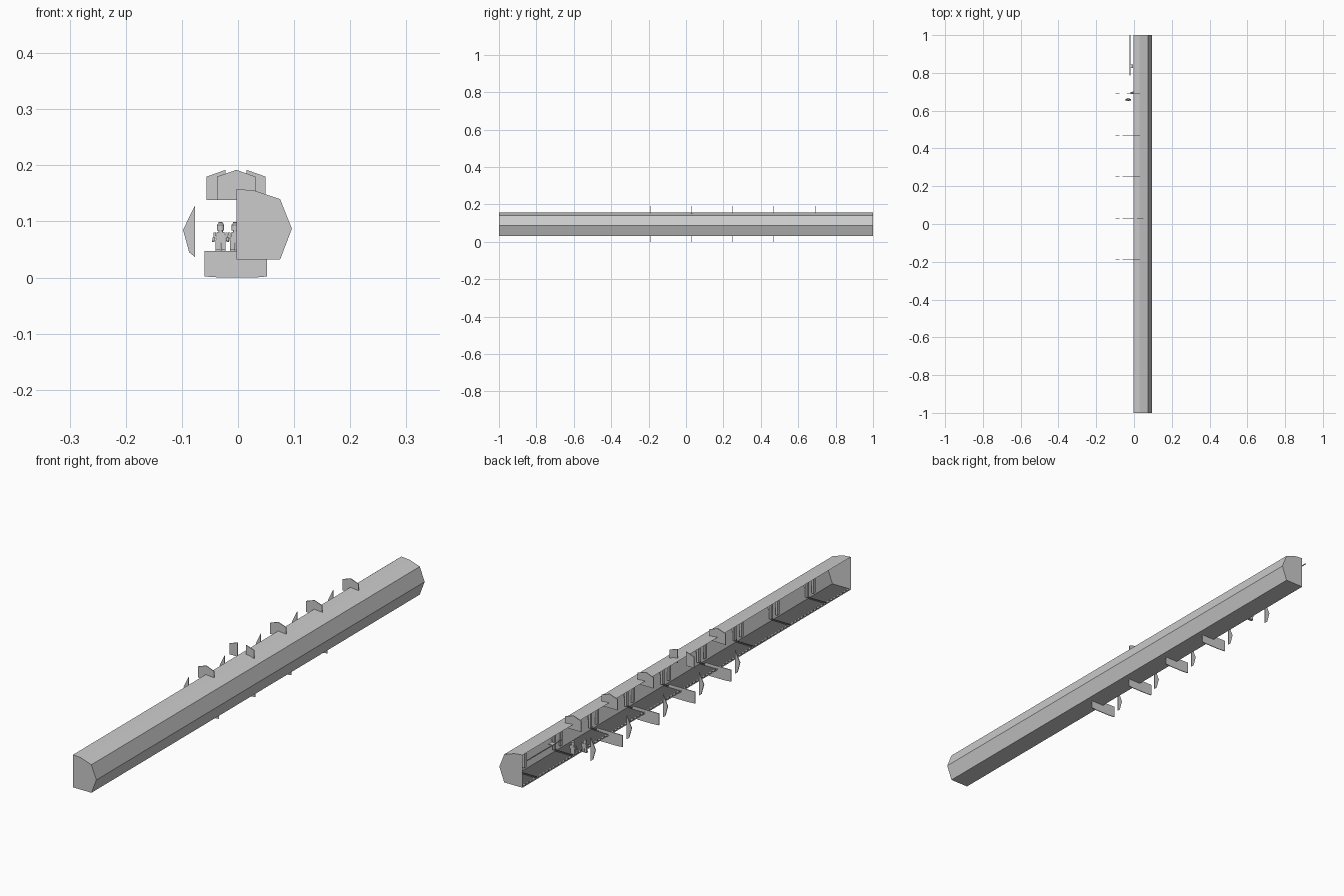
import bpy, bmesh, math
from mathutils import Vector

cube = bpy.data.objects.get("Cube")
if cube:
    bpy.data.objects.remove(cube, do_unlink=True)


def make_material(name, level):
    mat = bpy.data.materials.new(name)
    mat.use_nodes = True
    mat.diffuse_color = (level, level, level, 1)
    mat.node_tree.nodes["Principled BSDF"].inputs["Base Color"].default_value = (level, level, level, 1)
    return mat


grey = make_material("plain grey", 0.6)
dark = make_material("dark grey", 0.11)

PITCH = 0.22
STATIONS = [-0.19 + PITCH * i for i in range(5)]
BAYS = [-0.85 + PITCH * i for i in range(9)]


def finish(bm, name, mat=grey):
    mesh = bpy.data.meshes.new(name)
    bm.to_mesh(mesh)
    bm.free()
    mesh.materials.append(mat)
    obj = bpy.data.objects.new(name, mesh)
    bpy.context.collection.objects.link(obj)
    return obj


def plate(name, outline, y, thick=0.003, mat=grey):
    """Extrude an x-z outline into a thin plate centred on y."""
    bm = bmesh.new()
    face = bm.faces.new([bm.verts.new((x, y - thick / 2, z)) for x, z in outline])
    ext = bmesh.ops.extrude_face_region(bm, geom=[face])
    moved = [g for g in ext["geom"] if isinstance(g, bmesh.types.BMVert)]
    bmesh.ops.translate(bm, verts=moved, vec=(0, thick, 0))
    bmesh.ops.recalc_face_normals(bm, faces=bm.faces)
    return finish(bm, name, mat)


def add_box(bm, centre, size, top=1.0):
    """Box whose top is scaled sideways by the given factor."""
    made = bmesh.ops.create_cube(bm, size=1)
    for v in made["verts"]:
        k = top if v.co.z > 0 else 1
        v.co = Vector((v.co.x * size[0] * k, v.co.y * size[1], v.co.z * size[2])) + Vector(centre)


def add_cylinder(bm, centre, radius, depth, sides=12, tip=None):
    made = bmesh.ops.create_cone(bm, cap_ends=True, segments=sides, radius1=radius,
                                 radius2=radius if tip is None else tip, depth=depth)
    bmesh.ops.translate(bm, verts=made["verts"], vec=centre)


# Long open half hull: a single faceted sheet with closed ends
section = [(-0.003, 0.158), (0.03, 0.155), (0.075, 0.14),
           (0.096, 0.087), (0.075, 0.032), (-0.003, 0.032)]
bm = bmesh.new()
front = [bm.verts.new((x, -1, z)) for x, z in section]
back = [bm.verts.new((x, 1, z)) for x, z in section]
for i in range(len(section) - 1):
    bm.faces.new((front[i], front[i + 1], back[i + 1], back[i]))
bm.faces.new(front[::-1])
bm.faces.new(back)
bmesh.ops.recalc_face_normals(bm, faces=bm.faces)
bm.normal_update()
if sum(f.normal.x * f.calc_area() for f in bm.faces) < 0:
    bmesh.ops.reverse_faces(bm, faces=bm.faces)
finish(bm, "half_hull")

# Dark floor covering inside the hull
bm = bmesh.new()
add_box(bm, (0.0375, 0, 0.034), (0.073, 1.994, 0.002))
finish(bm, "floor_covering", dark)

# Roof bulkheads; the one amidships is split and pulled apart
half = [(-0.003, 0.138), (-0.003, 0.192), (-0.037, 0.18), (-0.037, 0.138)]
mirrored = [(-0.006 - x, z) for x, z in half]
for i, y in enumerate(STATIONS):
    if i == 1:
        plate("roof_bulkhead_right", [(x - 0.019, z) for x, z in half], y)
        plate("roof_bulkhead_left", [(x + 0.018, z) for x, z in mirrored], y)
    else:
        plate("roof_bulkhead", half[1:] + mirrored[:1:-1], y)

# Floor bulkheads and side fins
for i, y in enumerate(STATIONS):
    if i < 4:
        plate("floor_bulkhead", [(-0.06, 0.047), (-0.06, 0.002), (-0.03, 0.0),
                                 (0.03, 0.0), (0.052, 0.002), (0.052, 0.047)], y)
    plate("side_fin", [(-0.077, 0.128), (-0.098, 0.085), (-0.087, 0.045), (-0.077, 0.037)], y)

# Low frames and wall ribs inside the hull
for y in BAYS:
    plate("floor_frame", [(0.0, 0.033), (0.073, 0.033), (0.076, 0.04), (0.0, 0.04)], y, mat=dark)
    plate("wall_rib", [(0.073, 0.138), (0.094, 0.087), (0.077, 0.041),
                       (0.07, 0.041), (0.084, 0.087), (0.064, 0.138)], y)

# Shelves and lockers along the wall, kept inside the end walls
bm = bmesh.new()
for y in [BAYS[0] - PITCH] + BAYS:
    for dy in (0.04, 0.09, 0.14):
        if abs(y + dy) < 0.97:
            add_box(bm, (0.076, y + dy, 0.118), (0.01, 0.032, 0.004))
            add_box(bm, (0.071, y + dy, 0.126), (0.008, 0.016, 0.01))
    for dy in (0.01, 0.19):
        if abs(y + dy) < 0.97:
            add_box(bm, (0.072, y + dy, 0.085), (0.008, 0.012, 0.08))
finish(bm, "bay_fittings")

# Row of small studs along the open floor edge
bm = bmesh.new()
for i in range(100):
    add_box(bm, (0.001, -0.985 + i * 0.0199, 0.0345), (0.006, 0.009, 0.004))
finish(bm, "edge_studs")

# Detached rail at the rear, with its bracket
bm = bmesh.new()
add_box(bm, (-0.021, 0.893, 0.141), (0.003, 0.214, 0.003))
add_box(bm, (-0.013, 0.835, 0.141), (0.016, 0.02, 0.003))
finish(bm, "rear_rail")


# Small standing figures
def figure(x, y):
    base = 0.047
    bm = bmesh.new()
    for s in (-1, 1):
        add_box(bm, (x + s * 0.0047, y, base + 0.0075), (0.0085, 0.008, 0.015))
        add_box(bm, (x + s * 0.0047, y - 0.002, base + 0.0015), (0.0085, 0.011, 0.003))
        add_box(bm, (x + s * 0.0105, y, base + 0.028), (0.005, 0.006, 0.011), 0.8)
        add_box(bm, (x + s * 0.012, y - 0.003, base + 0.021), (0.0045, 0.007, 0.006))
        add_cylinder(bm, (x + s * 0.0128, y - 0.006, base + 0.0175), 0.0022, 0.003, 8)
    add_box(bm, (x, y, base + 0.0165), (0.018, 0.008, 0.003))
    add_box(bm, (x, y, base + 0.026), (0.018, 0.008, 0.016), 0.75)
    add_cylinder(bm, (x, y, base + 0.0355), 0.004, 0.003)
    add_cylinder(bm, (x, y, base + 0.042), 0.0066, 0.010, 14)
    add_cylinder(bm, (x, y, base + 0.0485), 0.0066, 0.003, 14, 0.004)
    add_cylinder(bm, (x, y, base + 0.051), 0.0036, 0.002)
    return finish(bm, "standing_figure")


bpy.ops.object.select_all(action="DESELECT")
for x, y in ((-0.031, 0.66), (-0.005, 0.695)):
    person = figure(x, y)
    person.select_set(True)
    bpy.context.view_layer.objects.active = person
bpy.ops.object.shade_smooth_by_angle(angle=math.radians(35))
